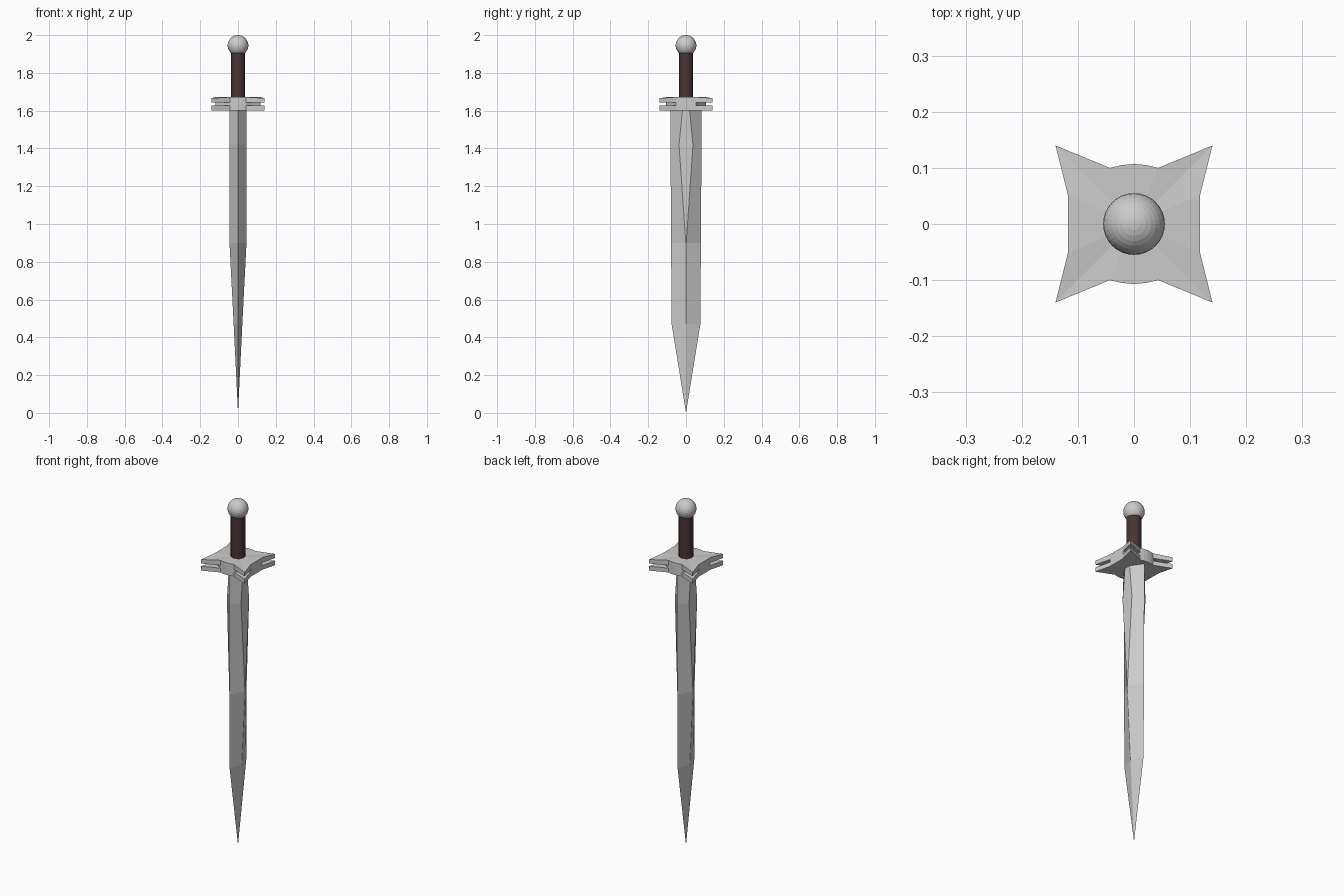
import bpy, bmesh

if "Cube" in bpy.data.objects:
    bpy.data.objects.remove(bpy.data.objects["Cube"])

def make_object(name, bm):
    bmesh.ops.remove_doubles(bm, verts=bm.verts, dist=0.0001)
    bmesh.ops.recalc_face_normals(bm, faces=bm.faces)
    mesh = bpy.data.meshes.new(name)
    bm.to_mesh(mesh)
    bm.free()
    obj = bpy.data.objects.new(name, mesh)
    bpy.context.collection.objects.link(obj)
    return obj

def bridge(bm, a, b):
    n = len(a)
    for i in range(n):
        j = (i + 1) % n
        bm.faces.new((a[i], a[j], b[j], b[i]))

def fan(bm, ring, point):
    c = bm.verts.new(point)
    for i in range(len(ring)):
        bm.faces.new((ring[i], ring[(i + 1) % len(ring)], c))

# Blade: six-sided sections; the flat narrows to a single ridge below z = 0.9
# (z, cutting edge half-width, half-thickness, flat half-width)
sections = [(1.62, 0.083, 0.045, 0.017), (1.42, 0.082, 0.045, 0.037),
            (0.90, 0.079, 0.045, 0.001), (0.47, 0.076, 0.023, 0.001)]
bm = bmesh.new()
rings = []
for z, e, t, f in sections:
    outline = [(0, e), (-t, f), (-t, -f), (0, -e), (t, -f), (t, f)]
    rings.append([bm.verts.new((x, y, z)) for x, y in outline])
bm.faces.new(rings[0])
for a, b in zip(rings, rings[1:]):
    bridge(bm, a, b)
fan(bm, rings[-1], (0, 0, 0))
make_object("blade", bm)

# Guard outline: one quarter mirrored into a four-pointed plate
quarter = [(0.118, 0.052), (0.14, 0.14), (0.043, 0.10), (0.022, 0.105)]

def full_outline(q):
    q = list(q)
    half = q + [(0, 0.107)] + [(-x, y) for x, y in reversed(q)]
    return half + [(-x, -y) for x, y in half]

def plate(name, q, z0, z1, tip_drop=0.0):
    bm = bmesh.new()
    pts = full_outline(q)
    low = [bm.verts.new((x, y, z0)) for x, y in pts]
    high = [bm.verts.new((x, y, z1 - (tip_drop if abs(x) > 0.13 else 0)))
            for x, y in pts]
    bridge(bm, low, high)
    fan(bm, low, (0, 0, z0))
    fan(bm, high, (0, 0, z1))
    return make_object(name, bm)

plate("guard_lower_plate", quarter, 1.602, 1.627)
plate("guard_upper_plate", quarter, 1.643, 1.672, 0.006)
# Core fills the groove except at the pointed corners
plate("guard_core", [p for p in quarter if p[0] < 0.13], 1.627, 1.643)

# Grip
bpy.ops.mesh.primitive_cylinder_add(vertices=32, radius=0.038, depth=0.26,
                                    location=(0, 0, 1.79))
grip = bpy.context.object
grip.name = "grip"
bpy.ops.object.shade_smooth_by_angle()
brown = bpy.data.materials.new("dark_leather")
brown.diffuse_color = (0.06, 0.035, 0.033, 1)
brown.use_nodes = True
brown.node_tree.nodes["Principled BSDF"].inputs["Base Color"].default_value = brown.diffuse_color
grip.data.materials.append(brown)

# Pommel
bpy.ops.mesh.primitive_uv_sphere_add(segments=32, ring_count=16, radius=0.055,
                                     location=(0, 0, 1.945))
bpy.context.object.name = "pommel"
